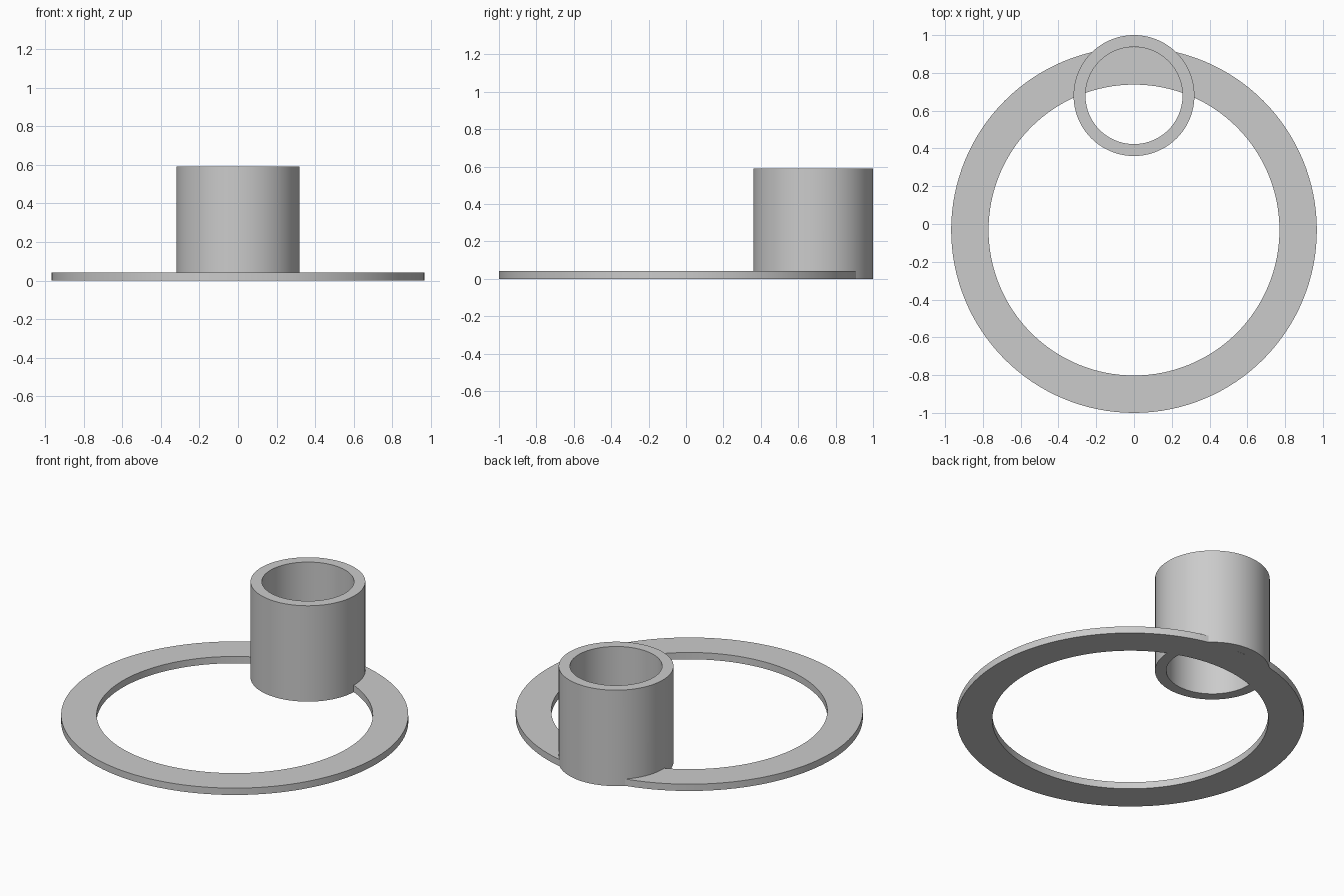
import bpy, bmesh
from math import cos, sin, pi

if "Cube" in bpy.data.objects:
    bpy.data.objects.remove(bpy.data.objects["Cube"])


def hollow_cylinder(name, y, outer, inner, height, sides=128):
    """Closed tube standing on z = 0, centred on (0, y)."""
    bm = bmesh.new()
    profile = [(outer, 0), (outer, height), (inner, height), (inner, 0)]
    loops = [[bm.verts.new((r * cos(2 * pi * i / sides),
                            y + r * sin(2 * pi * i / sides), z))
              for i in range(sides)] for r, z in profile]
    for k in range(4):
        a, b = loops[k], loops[(k + 1) % 4]
        for i in range(sides):
            j = (i + 1) % sides
            bm.faces.new((a[i], a[j], b[j], b[i]))
    bmesh.ops.recalc_face_normals(bm, faces=bm.faces)
    mesh = bpy.data.meshes.new(name)
    bm.to_mesh(mesh)
    bm.free()
    obj = bpy.data.objects.new(name, mesh)
    bpy.context.collection.objects.link(obj)
    return obj


# Flat base ring and the upright tube standing on its back edge
ring = hollow_cylinder("ring_with_tube", -0.032, 0.968, 0.77, 0.042)
tube = hollow_cylinder("tube", 0.68, 0.32, 0.257, 0.59)

# Fuse both into one solid
union = ring.modifiers.new("fuse", 'BOOLEAN')
union.operation = 'UNION'
union.solver = 'EXACT'
union.object = tube
bpy.context.view_layer.objects.active = ring
ring.select_set(True)
bpy.ops.object.modifier_apply(modifier=union.name)
bpy.data.objects.remove(tube)

# Smooth round walls, crisp rims
bpy.ops.object.shade_smooth_by_angle(angle=pi / 6)
